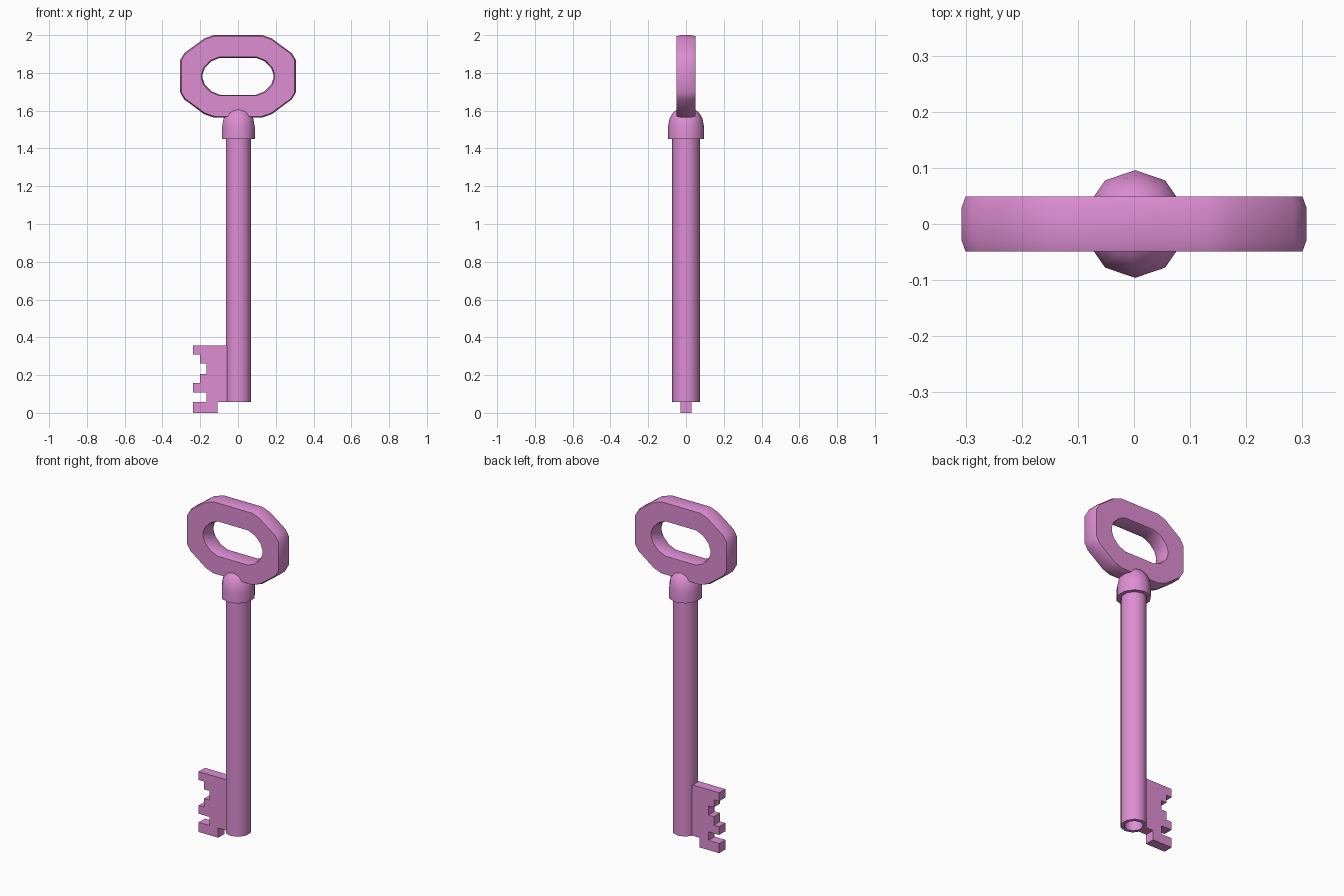
import bpy, bmesh, math

cube = bpy.data.objects.get("Cube")
if cube:
    bpy.data.objects.remove(cube, do_unlink=True)

pink = bpy.data.materials.new("orchid_pink")
pink.use_nodes = True
colour = (0.73, 0.27, 0.65, 1)
pink.diffuse_color = colour
pink.node_tree.nodes["Principled BSDF"].inputs["Base Color"].default_value = colour


def finish(bm, name, smooth=True):
    bmesh.ops.recalc_face_normals(bm, faces=bm.faces)
    mesh = bpy.data.meshes.new(name)
    bm.to_mesh(mesh)
    bm.free()
    mesh.materials.append(pink)
    obj = bpy.data.objects.new(name, mesh)
    bpy.context.collection.objects.link(obj)
    if smooth:
        bpy.ops.object.select_all(action='DESELECT')
        obj.select_set(True)
        bpy.context.view_layer.objects.active = obj
        bpy.ops.object.shade_smooth_by_angle(angle=math.radians(42))
    return obj


def bridge(bm, a, b):
    for i in range(len(a)):
        j = (i + 1) % len(a)
        bm.faces.new((a[i], a[j], b[j], b[i]))


def turned(name, profile, sides=10):
    """Lathe a (radius, height) profile around z and cap both ends."""
    bm = bmesh.new()
    rings = []
    for r, z in profile:
        ring = []
        for i in range(sides):
            a = math.pi / 2 + math.tau * i / sides
            ring.append(bm.verts.new((0.002 + 0.95 * r * math.cos(a), r * math.sin(a), z)))
        rings.append(ring)
    for a, b in zip(rings, rings[1:]):
        bridge(bm, a, b)
    bm.faces.new(rings[0])
    bm.faces.new(rings[-1])
    return finish(bm, name)


# Hollow-ended shaft: the profile starts at the bottom of the bore
turned("shaft", [(0.052, 0.5), (0.052, 0.057), (0.073, 0.057), (0.073, 1.47)])

# Domed collar
turned("collar", [(0.06, 1.45), (0.096, 1.45), (0.096, 1.515), (0.087, 1.56),
                  (0.07, 1.588), (0.045, 1.61), (0.01, 1.62)])


# Handle ring: quarter outlines mirrored into full loops
def loop(quarter):
    right = quarter + [(x, -z) for x, z in reversed(quarter)]
    return right + [(-x, -z) for x, z in right]


outer = loop([(0.13, 0.218), (0.18, 0.2), (0.285, 0.122), (0.307, 0.085)])
inner = loop([(0.095, 0.098), (0.14, 0.08), (0.175, 0.045), (0.187, 0.012)])
centre, bevel = 1.782, 0.007
bm = bmesh.new()
sections = []
for outline, side in ((outer, 1), (inner, -1)):
    for y, inset in ((-0.049, bevel), (-0.03, 0), (0.03, 0), (0.049, bevel)):
        ring = []
        for x, z in outline:
            k = 1 - side * inset / math.hypot(x, z)
            ring.append(bm.verts.new((x * k, side * y, centre + z * k)))
        sections.append(ring)
for i, ring in enumerate(sections):
    bridge(bm, ring, sections[(i + 1) % len(sections)])
finish(bm, "handle_ring")

# Toothed bit
outline = [(-0.04, 0.358), (-0.237, 0.358), (-0.237, 0.308), (-0.202, 0.308),
           (-0.202, 0.262), (-0.167, 0.262), (-0.167, 0.207), (-0.202, 0.207),
           (-0.202, 0.157), (-0.237, 0.157), (-0.237, 0.108), (-0.167, 0.108),
           (-0.167, 0.057), (-0.237, 0.057), (-0.237, 0), (-0.109, 0),
           (-0.109, 0.057), (-0.058, 0.057)]
bm = bmesh.new()
front, back = [[bm.verts.new((x, y, z)) for x, z in outline] for y in (-0.03, 0.028)]
bm.faces.new(front)
bm.faces.new(back)
bridge(bm, front, back)
finish(bm, "toothed_bit", smooth=False)
